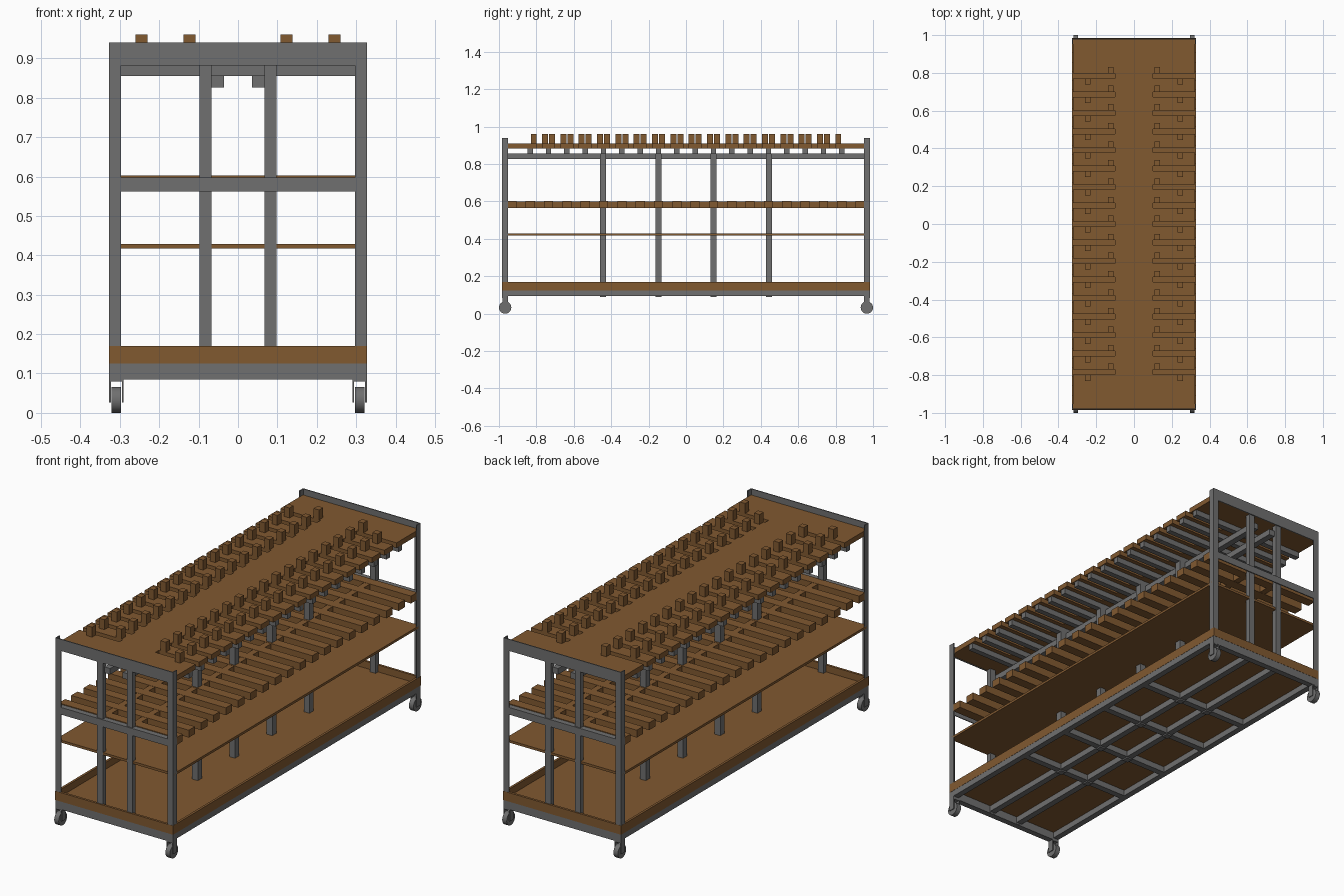
import bpy, bmesh, math
from mathutils import Matrix, Vector

if "Cube" in bpy.data.objects:
    bpy.data.objects.remove(bpy.data.objects["Cube"])

wood = bpy.data.materials.new("wood")
wood.diffuse_color = (0.22, 0.10, 0.03, 1)
wood.use_nodes = True
wood.node_tree.nodes["Principled BSDF"].inputs["Base Color"].default_value = wood.diffuse_color
steel = bpy.data.materials.new("steel")
steel.diffuse_color = (0.16, 0.16, 0.16, 1)
steel.use_nodes = True
steel.node_tree.nodes["Principled BSDF"].inputs["Base Color"].default_value = steel.diffuse_color


def make(name, bm, mat):
    me = bpy.data.meshes.new(name)
    bm.to_mesh(me)
    bm.free()
    me.materials.append(mat)
    ob = bpy.data.objects.new(name, me)
    bpy.context.collection.objects.link(ob)
    return ob


def boxes(name, items, mat):
    """One object from boxes given as (x0, x1, y0, y1, z0, z1)."""
    bm = bmesh.new()
    for x0, x1, y0, y1, z0, z1 in items:
        m = Matrix.Translation(((x0 + x1) / 2, (y0 + y1) / 2, (z0 + z1) / 2))
        m = m @ Matrix.Diagonal((abs(x1 - x0), abs(y1 - y0), abs(z1 - z0), 1))
        bmesh.ops.create_cube(bm, size=1, matrix=m)
    return make(name, bm, mat)


W, L, T = 0.327, 0.983, 0.005      # half width, half length, steel thickness
P0, P1 = 0.067, 0.098              # inner post x range
PITCH = 0.098
slots = [(i - 8) * PITCH for i in range(17)]
arms = [(i - 8.5) * PITCH for i in range(18)]
slats = [(i - 9.5) * PITCH for i in range(20)]
post_y = (-0.443, -0.148, 0.148, 0.443)
SIGNS = (-1, 1)

# Corner angle-iron posts, end rails and end uprights
posts, rails, uprights = [], [], []
for sy in SIGNS:
    e, i = sy * L, sy * (L - 0.031)
    for sx in SIGNS:
        posts += [(sx * (W - 0.03), sx * W, e, sy * (L - T), 0.085, 0.94),
                  (sx * (W - T), sx * W, e, i, 0.085, 0.94)]
        uprights.append((sx * P0, sx * P1, sy * (L - T), i, 0.088, 0.885))
    rails += [(-W, W, e, sy * (L - T), 0.882, 0.94),
              (-W, W, e, sy * (L - T), 0.562, 0.598),
              (-W, W, e, i, 0.593, 0.598)]
boxes("corner_post", posts, steel)
boxes("end_rail", rails, steel)
boxes("end_upright", uprights, steel)

# Interior posts, long beams and cross arms under the top
boxes("inner_post", [(s * P0, s * P1, y - 0.016, y + 0.016, 0.088, 0.856)
                     for s in SIGNS for y in post_y], steel)
boxes("long_beam", [(s * 0.035, s * 0.067, -0.965, 0.965, 0.826, 0.856)
                    for s in SIGNS], steel)
boxes("cross_arm", [(-0.32, 0.32, y - 0.014, y + 0.014, 0.855, 0.883)
                    for y in arms], steel)

# Underframe grid
grid = []
for s in SIGNS:
    grid += [(s * (W - 0.03), s * W, -L, L, 0.095, 0.126),
             (-W, W, s * L, s * (L - 0.03), 0.085, 0.126),
             (s * P0, s * P1, -0.955, 0.955, 0.095, 0.126)]
grid += [(-0.3, 0.3, y - 0.016, y + 0.016, 0.095, 0.126) for y in post_y]
boxes("underframe", grid, steel)

# Bottom tray with skirt
tray = [(-W, W, -L, L, 0.125, 0.135)]
for s in SIGNS:
    tray += [(s * (W + 0.001), s * (W - 0.011), -L, L, 0.125, 0.17),
             (-W, W, s * (L + 0.001), s * (L - 0.011), 0.125, 0.17)]
boxes("bottom_tray", tray, wood)

# Thin middle shelf
boxes("thin_shelf", [(-W, W, -0.975, 0.975, 0.417, 0.429)], wood)

# Slatted rack
rack = [(-W, W, y - 0.0245, y + 0.0245, 0.565, 0.602) for y in slats]
rack += [(s * P0, s * P1, -0.955, 0.955, 0.566, 0.601) for s in SIGNS]
boxes("slatted_rack", rack, wood)

# Slotted top: outline of comb fingers, extruded
h = 0.014
pts = [(0.323, -0.977)]
for y in slots:
    pts += [(0.323, y - h), (0.1, y - h), (0.1, y + h), (0.323, y + h)]
pts.append((0.323, 0.977))
pts += [(-x, y) for x, y in reversed(pts)]
bm = bmesh.new()
face = bm.faces.new([bm.verts.new((x, y, 0.884)) for x, y in pts])
ext = bmesh.ops.extrude_face_region(bm, geom=[face])
bmesh.ops.translate(bm, vec=Vector((0, 0, 0.026)),
                    verts=[g for g in ext["geom"] if isinstance(g, bmesh.types.BMVert)])
bmesh.ops.recalc_face_normals(bm, faces=bm.faces[:])
make("slotted_top", bm, wood)

# Pegs beside every slot
pegs = []
for y in slots:
    for s in SIGNS:
        pegs += [(s * 0.108, s * 0.138, y + h, y + h + 0.032, 0.905, 0.96),
                 (s * 0.23, s * 0.26, y - h - 0.032, y - h, 0.905, 0.96)]
boxes("top_peg", pegs, wood)

# Casters
for sx in SIGNS:
    for sy in SIGNS:
        cx, cy = sx * 0.309, sy * 0.967
        bm = bmesh.new()
        bmesh.ops.create_cone(bm, cap_ends=True, segments=32, radius1=0.033,
                              radius2=0.033, depth=0.025,
                              matrix=Matrix.Translation((cx, cy, 0.033))
                              @ Matrix.Rotation(math.pi / 2, 4, 'Y'))
        wheel = make("caster_wheel", bm, steel)
        bpy.context.view_layer.objects.active = wheel
        wheel.select_set(True)
        bpy.ops.object.shade_smooth_by_angle()
        wheel.select_set(False)
        boxes("caster_fork",
              [(cx + k * 0.014, cx + k * 0.018, cy - 0.015, cy + 0.015, 0.026, 0.088)
               for k in SIGNS]
              + [(cx - 0.018, cx + 0.018, cy - 0.015, cy + 0.015, 0.08, 0.088)], steel)
